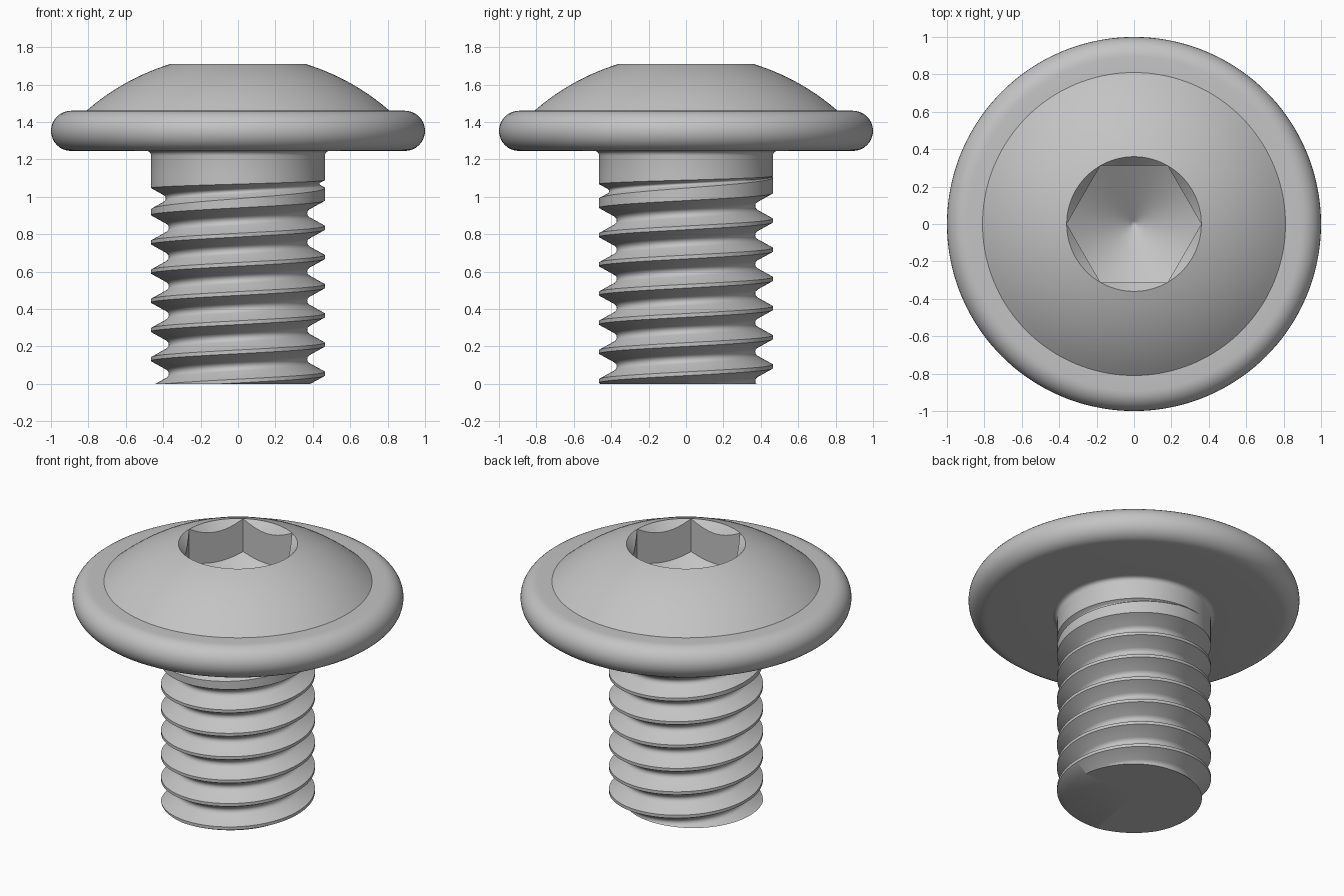
import bpy, bmesh
from math import pi, sin, cos, sqrt, radians

SEGMENTS = 144
PITCH = 0.156
CREST = 0.465            # outer thread radius
RUNOUT = 1.115           # height where the groove fades out
SHANK_TOP = 1.245
HEX_CORNER = 0.36
HEX_FLAT = HEX_CORNER * cos(pi / 6)

if "Cube" in bpy.data.objects:
    bpy.data.objects.remove(bpy.data.objects["Cube"])

steel = bpy.data.materials.new("grey_steel")
steel.use_nodes = True
grey = (0.55, 0.55, 0.55, 1)
steel.diffuse_color = grey
steel.node_tree.nodes["Principled BSDF"].inputs["Base Color"].default_value = grey


def sweep(name, column):
    """Turn a (radius, height) column, which may vary with angle, round the z axis."""
    bm = bmesh.new()
    rows = []
    for j in range(SEGMENTS + 1):
        a = 2 * pi * j / SEGMENTS
        rows.append([bm.verts.new((r * cos(a), r * sin(a), z)) for r, z in column(a)])
    for left, right in zip(rows, rows[1:]):
        for i in range(len(left) - 1):
            bm.faces.new((left[i], right[i], right[i + 1], left[i + 1]))
    bmesh.ops.remove_doubles(bm, verts=bm.verts, dist=1e-5)
    mesh = bpy.data.meshes.new(name)
    bm.to_mesh(mesh)
    bm.free()
    mesh.materials.append(steel)
    obj = bpy.data.objects.new(name, mesh)
    bpy.context.collection.objects.link(obj)
    bpy.ops.object.select_all(action='DESELECT')
    obj.select_set(True)
    bpy.context.view_layer.objects.active = obj
    bpy.ops.object.shade_smooth_by_angle(angle=radians(38))
    return obj


def radius_at(points, z):
    """Radius of a column at one height."""
    for (r0, z0), (r1, z1) in zip(points, points[1:]):
        if z0 <= z <= z1 and z1 > z0:
            return r0 + (r1 - r0) * (z - z0) / (z1 - z0)
    return CREST


# Shank: right-hand thread with a rounded root, runout and fillet under the head
GROOVE = [(-0.068, 0), (-0.024, 0.08), (-0.013, 0.092), (0, 0.095),
          (0.013, 0.092), (0.024, 0.08), (0.068, 0)]


def shank_column(a):
    points = []
    for k in range(-4, 7):
        centre = 0.288 + PITCH * (k + a / (2 * pi))
        fade = min(1, max(0, (RUNOUT - centre) / 0.15))
        points += [(CREST - d * fade, centre + dz * fade) for dz, d in GROOVE]
    column = [(0, 0)]
    for r, z in points:
        if z < 0:
            column.append((radius_at(points, 0), 0))
        elif z > 1.12:
            column.append((CREST, 1.12))
        else:
            column.append((r, z))
    fillet = 0.025
    for i in range(5):
        t = i / 4 * pi / 2
        column.append((CREST + fillet * (1 - cos(t)), SHANK_TOP - fillet * (1 - sin(t))))
    return column


# Head: rounded flange, domed top and a hexagonal socket with a conical floor
def head_column(a):
    edge = 0.1075
    column = [(CREST + 0.025, SHANK_TOP)]
    for i in range(17):
        t = -pi / 2 + pi * i / 16
        column.append((1 - edge + edge * cos(t), SHANK_TOP + edge * (1 + sin(t))))
    dome_centre, dome_radius = 0.532, 1.232
    for i in range(13):
        r = 0.81 + (HEX_CORNER - 0.81) * i / 12
        column.append((r, dome_centre + sqrt(dome_radius ** 2 - r * r)))
    rim = column[-1][1]
    # distance to the hexagon wall at this angle
    wall = HEX_FLAT / cos((a % (pi / 3)) - pi / 6)
    gap = HEX_CORNER - wall
    slope = 0.7
    floor = 1.49 - slope * HEX_CORNER
    column += [(wall, rim - 1.1 * gap)]
    column += [(wall * s, floor + slope * wall * s) for s in (1, 0.5, 0.05, 0)]
    return column


sweep("threaded_shank", shank_column)
sweep("flanged_head", head_column)
